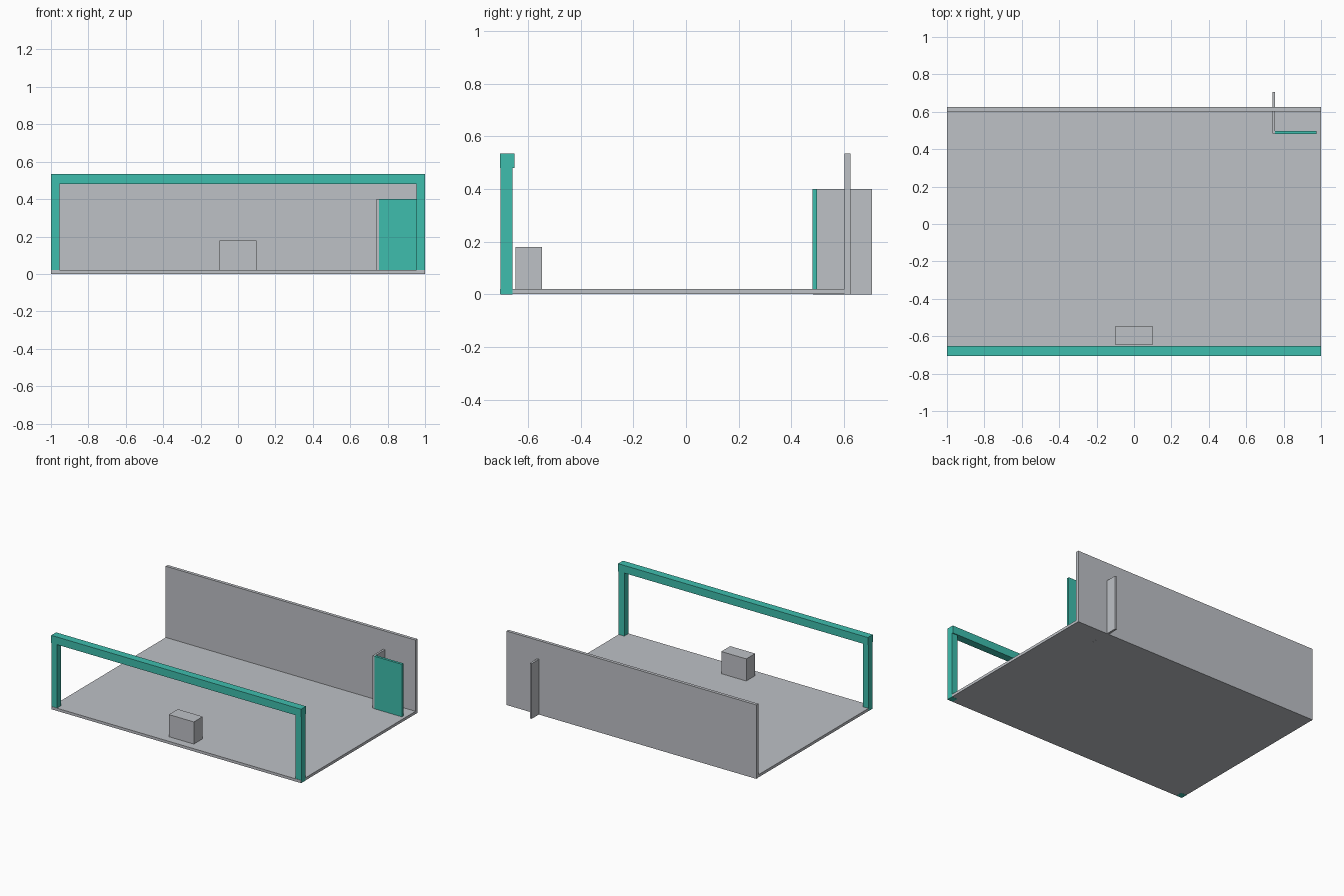
import bpy
import bmesh

if "Cube" in bpy.data.objects:
    bpy.data.objects.remove(bpy.data.objects["Cube"])


def srgb(*rgb):
    return [((c / 255 + 0.055) / 1.055) ** 2.4 for c in rgb] + [1.0]


def material(name, *rgb):
    mat = bpy.data.materials.new(name)
    mat.diffuse_color = srgb(*rgb)
    mat.use_nodes = True
    mat.node_tree.nodes["Principled BSDF"].inputs["Base Color"].default_value = mat.diffuse_color
    return mat


GREY = material("light grey", 190, 193, 198)
TEAL = material("teal", 62, 190, 174)


def box(name, mat, x, y, z):
    """Flat-faced box from (min, max) ranges along each axis."""
    bm = bmesh.new()
    bmesh.ops.create_cube(bm, size=1)
    for v in bm.verts:
        v.co = [r[0] if c < 0 else r[1] for c, r in zip(v.co, (x, y, z))]
    mesh = bpy.data.meshes.new(name)
    bm.to_mesh(mesh)
    bm.free()
    mesh.materials.append(mat)
    obj = bpy.data.objects.new(name, mesh)
    bpy.context.collection.objects.link(obj)
    return obj


# Floor slab (a hair inside the posts so their outer faces show) and back wall
box("floor", GREY, (-0.9995, 0.9995), (-0.707, 0.602), (0.0005, 0.02))
box("back_wall", GREY, (-1, 1), (0.602, 0.625), (0, 0.535))

# Front frame: two posts carrying a slightly deeper beam
for side, name in ((-1, "left_post"), (1, "right_post")):
    box(name, TEAL, sorted((side * 0.955, side)), (-0.704, -0.658), (0, 0.48))
box("top_beam", TEAL, (-1, 1), (-0.707, -0.651), (0.48, 0.535))

# Counter block just behind the frame
box("counter", GREY, (-0.1, 0.1), (-0.648, -0.546), (0.02, 0.18))

# Corner partition passing through the back wall, with a teal door panel
box("partition", GREY, (0.74, 0.755), (0.483, 0.707), (0, 0.4))
box("door_panel", TEAL, (0.755, 0.975), (0.48, 0.498), (0.0005, 0.4))
